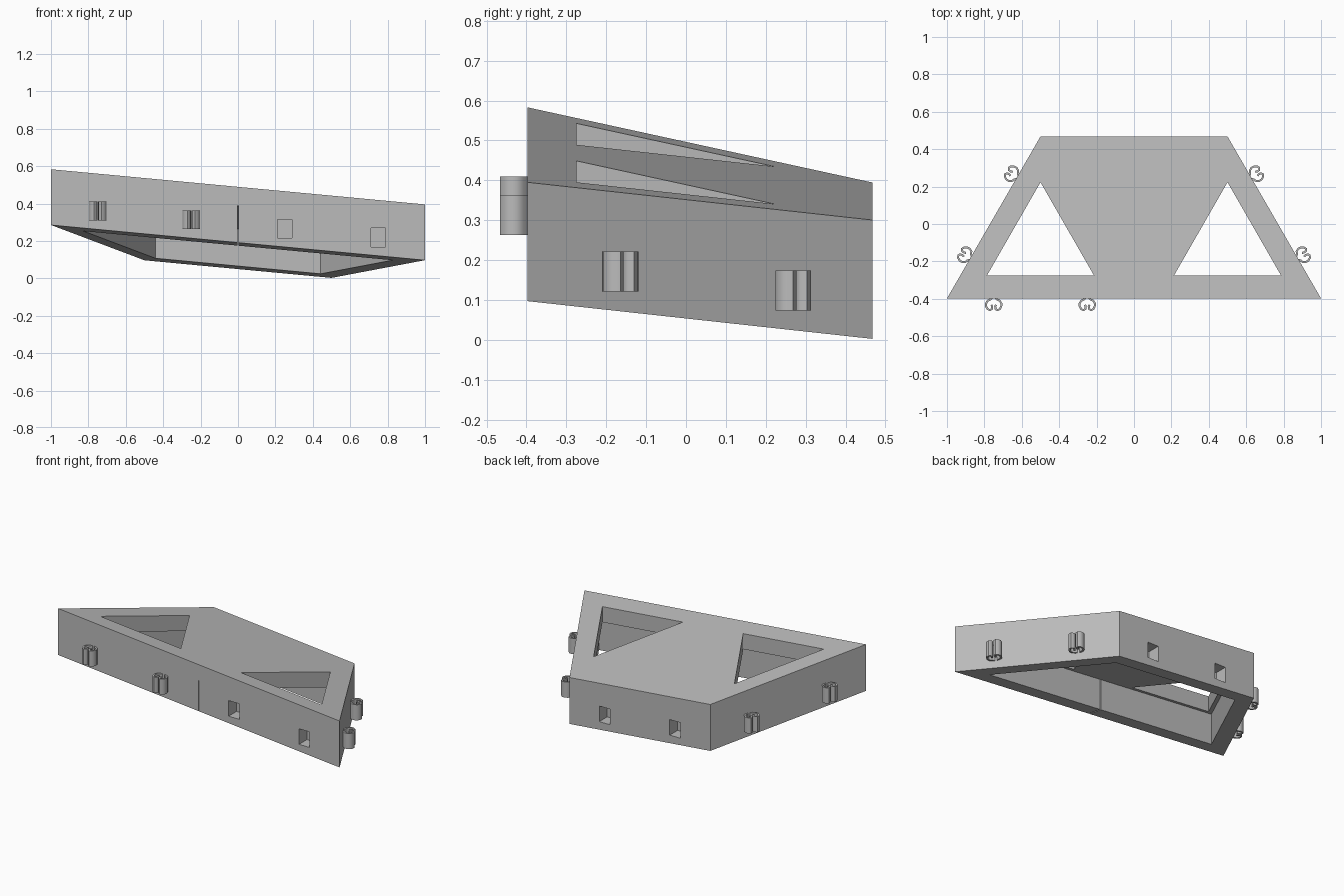
import bpy
import bmesh
from math import sqrt
from mathutils import Vector

cube = bpy.data.objects.get("Cube")
if cube:
    bpy.data.objects.remove(cube, do_unlink=True)

GREY = (0.5, 0.5, 0.5, 1.0)
mat = bpy.data.materials.new("plain_grey")
mat.use_nodes = True
mat.diffuse_color = GREY
mat.node_tree.nodes["Principled BSDF"].inputs["Base Color"].default_value = GREY

FRONT, BACK = -0.398, 0.468   # y of the long and short sides
HEIGHT = 0.298                # vertical depth of the sheared body
WALL = 0.1                    # wall and top plate thickness


def top_z(x, y):
    """Height of the slanted top plane."""
    return 0.424 - 0.094 * x - 0.1636 * y


def prism(name, outline, low, high):
    """Vertical prism; low and high are functions of x, y."""
    bm = bmesh.new()
    bottom = [bm.verts.new((x, y, low(x, y))) for x, y in outline]
    top = [bm.verts.new((x, y, high(x, y))) for x, y in outline]
    bm.faces.new(bottom[::-1])
    bm.faces.new(top)
    n = len(outline)
    for i in range(n):
        j = (i + 1) % n
        bm.faces.new((bottom[i], bottom[j], top[j], top[i]))
    bmesh.ops.recalc_face_normals(bm, faces=bm.faces)
    mesh = bpy.data.meshes.new(name)
    bm.to_mesh(mesh)
    bm.free()
    mesh.materials.append(mat)
    obj = bpy.data.objects.new(name, mesh)
    bpy.context.collection.objects.link(obj)
    return obj


def slanted(name, outline, low, high):
    """Prism whose ends follow the top plane at the given offsets."""
    return prism(name, outline, lambda x, y: top_z(x, y) + low,
                 lambda x, y: top_z(x, y) + high)


def level(name, outline, mid, half):
    """Prism with level ends, centred on a height."""
    return prism(name, outline, lambda x, y: mid - half, lambda x, y: mid + half)


def trapezoid(inset):
    a, b = 1 - inset * sqrt(3), 0.5 - inset / sqrt(3)
    f, r = FRONT + inset, BACK - inset
    return [(-a, f), (a, f), (b, r), (-b, r)]


def place(points, origin, out):
    """Map (across, outward) points onto a wall with outward direction out."""
    side = Vector((-out.y, out.x))
    return [tuple(origin + side * u + out * v) for u, v in points]


# Sheared hollow body
body = slanted("body", trapezoid(0), -HEIGHT, 0)
cutters = [slanted("cavity_cutter", trapezoid(WALL), -0.5, -WALL)]

# Triangular windows in the top plate
for s in (-1, 1):
    tri = [(s * 0.5 - 0.286, -0.275), (s * 0.5 + 0.286, -0.275), (s * 0.5, 0.223)]
    cutters.append(slanted("window_cutter", tri, -0.15, 0.1))

# Blind sockets in the front and back walls
front_out, back_out = Vector((0, -1)), Vector((0, 1))
sockets = [(0.25, FRONT, front_out), (0.75, FRONT, front_out),
           (-0.25, BACK, back_out), (0.25, BACK, back_out)]
SOCKET = [(-0.038, -0.08), (0.038, -0.08), (0.038, 0.05), (-0.038, 0.05)]
for x, y, out in sockets:
    outline = place(SOCKET, Vector((x, y)), out)
    cutters.append(level("socket_cutter", outline, top_z(x, y) - 0.2, 0.05))

# Hairline slit in the middle of the front wall
slit = [(-0.003, FRONT - 0.05), (0.003, FRONT - 0.05),
        (0.003, FRONT + 0.15), (-0.003, FRONT + 0.15)]
cutters.append(slanted("slit_cutter", slit, -0.5, -WALL))

bpy.context.view_layer.objects.active = body
for cutter in cutters:
    mod = body.modifiers.new("cut", 'BOOLEAN')
    mod.operation = 'DIFFERENCE'
    mod.solver = 'EXACT'
    mod.object = cutter
    bpy.ops.object.modifier_apply(modifier=mod.name)
    bpy.data.objects.remove(cutter, do_unlink=True)


# Snap clips: two mirrored strips curling back toward the wall
ARM = [(0.010, -0.004), (0.018, 0.006), (0.033, 0.013), (0.041, 0.028), (0.040, 0.044),
       (0.032, 0.057), (0.020, 0.063), (0.010, 0.057), (0.008, 0.044), (0.012, 0.034)]


def strip(path, width):
    """Closed outline of a band that follows the path."""
    left, right = [], []
    for i, p in enumerate(path):
        a = Vector(path[max(i - 1, 0)])
        b = Vector(path[min(i + 1, len(path) - 1)])
        d = (b - a).normalized()
        n = Vector((-d.y, d.x)) * width / 2
        left.append(tuple(Vector(p) + n))
        right.append(tuple(Vector(p) - n))
    return left + right[::-1]


def clip(name, origin, out):
    mid = top_z(origin.x, origin.y) - 0.2
    for s, label in ((-1, "a"), (1, "b")):
        band = strip([(s * u, v) for u, v in ARM], 0.011)
        arm = level(f"{name}_arm_{label}", place(band, origin, out), mid, 0.05)
        bpy.ops.object.select_all(action='DESELECT')
        arm.select_set(True)
        bpy.context.view_layer.objects.active = arm
        bpy.ops.object.shade_smooth_by_angle(angle=0.9)


for i, x in enumerate((-0.75, -0.25)):
    clip(f"front_clip_{i + 1}", Vector((x, FRONT)), front_out)
for s, word in ((1, "left"), (-1, "right")):
    low, high = Vector((s, FRONT)), Vector((s * 0.5, BACK))
    out = Vector((s * sqrt(3) / 2, 0.5))
    for i, t in enumerate((0.25, 0.75)):
        clip(f"{word}_clip_{i + 1}", low.lerp(high, t), out)
